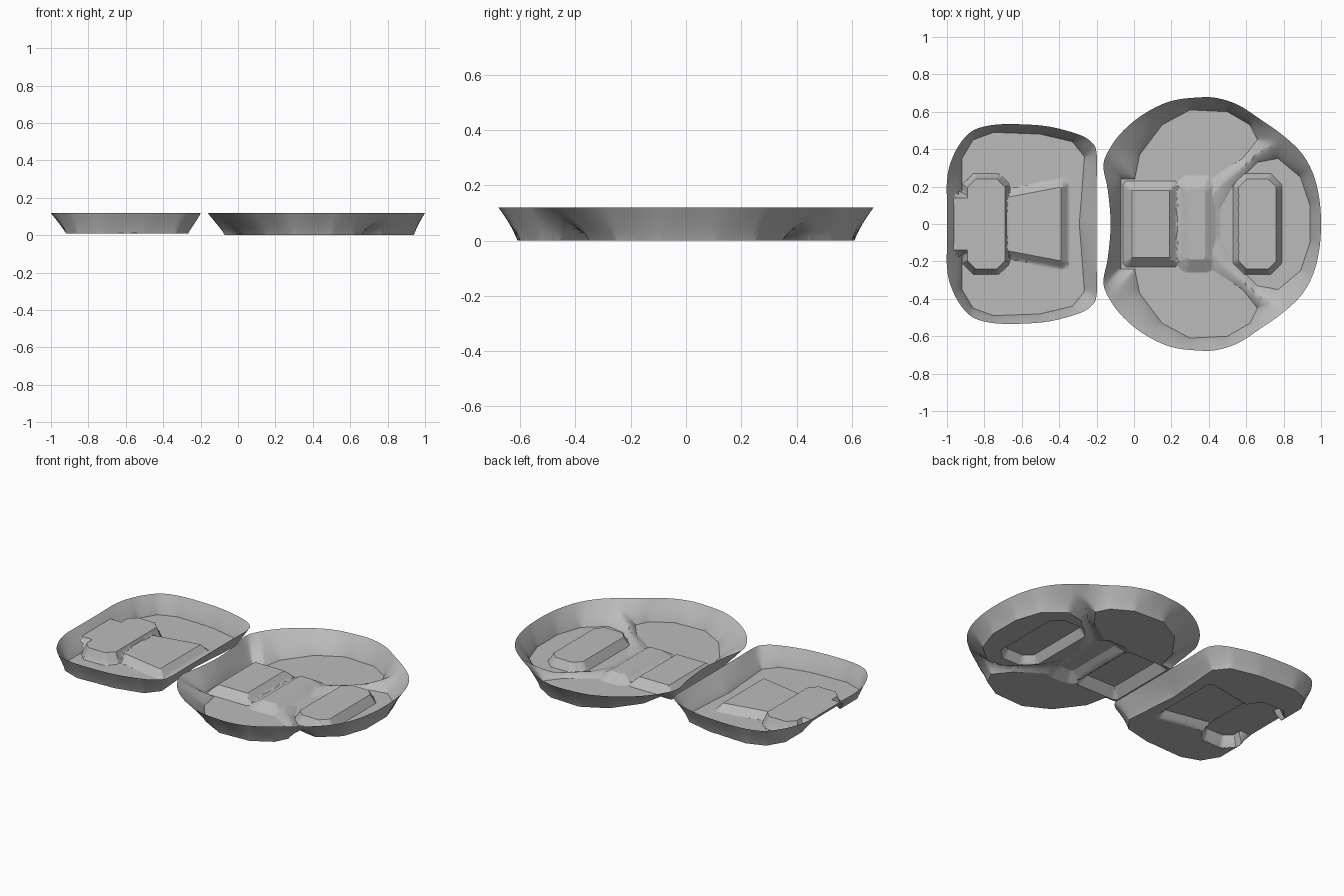
import bpy, bmesh, math
from mathutils import Vector

cube = bpy.data.objects.get("Cube")
if cube:
    bpy.data.objects.remove(cube, do_unlink=True)

HEIGHT = 0.12
RINGS = 44

grey = bpy.data.materials.new("moulded_grey")
grey.use_nodes = True
grey.diffuse_color = (0.5, 0.5, 0.5, 1)
bsdf = next(n for n in grey.node_tree.nodes if n.type == 'BSDF_PRINCIPLED')
bsdf.inputs["Base Color"].default_value = (0.5, 0.5, 0.5, 1)


def clamp(v):
    return max(0.0, min(1.0, v))


def sides(poly):
    return zip(poly, poly[1:] + poly[:1])


def outside(poly, x, y):
    """Signed distance from a convex counter-clockwise outline."""
    return max(((x - ax) * (by - ay) - (y - ay) * (bx - ax)) / math.hypot(bx - ax, by - ay)
               for (ax, ay), (bx, by) in sides(poly))


def block(x0, x1, half, cut):
    """Outline of a rectangle with chamfered corners."""
    return [(x0, -half + cut), (x0 + cut, -half), (x1 - cut, -half), (x1, -half + cut),
            (x1, half - cut), (x1 - cut, half), (x0 + cut, half), (x0, half - cut)]


def full_outline(half, steps):
    """Mirror a half outline across y = 0 and round it into a closed curve."""
    pts = half + [(x, -y) for x, y in reversed(half[1:-1])]
    n, out = len(pts), []
    for i in range(n):
        a, b, c, d = (Vector(pts[(i + k) % n]) for k in (-1, 0, 1, 2))
        for s in range(steps):
            t = s / steps
            out.append(b + 0.5 * t * (c - a + t * (2 * a - 5 * b + 4 * c - d
                                                   + t * (3 * (b - c) + d - a))))
    return out


def crease(bm, a, b, inset=0.0):
    """Cut the sheet along one feature edge so that it folds cleanly there."""
    a, b = Vector(a), Vector(b)
    length = (b - a).length
    along = (b - a) / length
    normal = Vector((-along.y, along.x))
    a = a + normal * inset
    faces = []
    for f in bm.faces:
        rel = f.calc_center_median().xy - a
        if abs(rel.dot(normal)) < 0.04 and -0.02 < rel.dot(along) < length + 0.02:
            faces.append(f)
    geom = set(faces)
    for f in faces:
        geom.update(f.verts, f.edges)
    bmesh.ops.bisect_plane(bm, geom=list(geom), dist=0.0005,
                           plane_co=a.to_3d(), plane_no=normal.to_3d())


def make_tray(name, half, centre, pans, features, base):
    """Thin moulded shell: a flat rim, sloped walls, low pans, raised features."""
    rim = full_outline(half, 6)
    centre = Vector(centre)
    n = len(rim)

    # Sheet of rings, holding the distance to the rim in z until it is shaped
    bm = bmesh.new()
    rows = []
    for k in range(RINGS):
        ring = [(centre.lerp(p, 1 - k / RINGS), p) for p in rim]
        rows.append([bm.verts.new((q.x, q.y, (p - q).length)) for q, p in ring])
    for outer, inner in zip(rows, rows[1:]):
        for i in range(n):
            j = (i + 1) % n
            bm.faces.new((outer[i], outer[j], inner[j], inner[i]))
    tip = bm.verts.new((centre.x, centre.y, 1))
    for i in range(n):
        bm.faces.new((rows[-1][i], rows[-1][(i + 1) % n], tip))

    # Fold lines of the pans and of the raised features
    for poly in pans:
        for a, b in sides(poly):
            if max(a[1], b[1]) > 0:
                crease(bm, a, b)
                crease(bm, (b[0], -b[1]), (a[0], -a[1]))
    for poly, slope, height in features:
        for a, b in sides(poly):
            crease(bm, a, b)
            crease(bm, a, b, slope)

    # Shape the sheet
    for v in bm.verts:
        x, y, edge = v.co
        out = max(0.0, min(outside(poly, x, abs(y)) for poly in pans))
        wall = HEIGHT
        if edge > 1e-6:
            wall = base + (HEIGHT - base) * (out / (out + edge)) ** 0.85
        v.co.z = max([wall] + [h * clamp(-outside(poly, x, y) / s)
                               for poly, s, h in features])

    mesh = bpy.data.meshes.new(name)
    bm.to_mesh(mesh)
    bm.free()
    mesh.materials.append(grey)
    obj = bpy.data.objects.new(name, mesh)
    bpy.context.collection.objects.link(obj)
    bpy.ops.object.select_all(action='DESELECT')
    obj.select_set(True)
    bpy.context.view_layer.objects.active = obj
    bpy.ops.object.shade_smooth_by_angle(angle=math.radians(30))


# Large round tray: two side pans, an end pan with a block, a stepped bridge
make_tray(
    "large_tray",
    [(1, 0), (0.99, 0.14), (0.957, 0.27), (0.895, 0.38), (0.795, 0.475), (0.675, 0.56),
     (0.56, 0.635), (0.45, 0.672), (0.35, 0.677), (0.19, 0.655), (0.04, 0.58),
     (-0.075, 0.48), (-0.145, 0.375), (-0.163, 0.3), (-0.14, 0.18), (-0.125, 0)],
    (0.42, 0),
    [[(0, 0.22), (0.2, 0.2), (0.38, 0.22), (0.58, 0.35), (0.66, 0.45), (0.62, 0.53),
      (0.5, 0.6), (0.3, 0.61), (0.15, 0.53), (0.03, 0.37)],
     [(0.46, -0.1), (0.94, -0.1), (0.94, 0.1), (0.89, 0.25), (0.77, 0.35),
      (0.66, 0.33), (0.52, 0.19), (0.46, 0.08)],
     [(-0.07, -0.1), (0.2, -0.1), (0.2, 0.24), (-0.07, 0.24)]],
    [(block(-0.06, 0.24, 0.23, 0.02), 0.05, 0.05),
     (block(0.22, 0.45, 0.26, 0.05), 0.07, 0.042),
     (block(0.53, 0.79, 0.27, 0.06), 0.03, 0.05)],
    0.0)

# Small squarish tray: two side pans, a tapered pad, a block joined to the wall
make_tray(
    "small_tray",
    [(-0.2, 0), (-0.2, 0.2), (-0.2, 0.38), (-0.23, 0.44), (-0.3, 0.48), (-0.45, 0.52),
     (-0.6, 0.533), (-0.75, 0.53), (-0.86, 0.5), (-0.93, 0.43), (-0.98, 0.33),
     (-1, 0.23), (-1, 0.1), (-1, 0)],
    (-0.6, 0),
    [[(-0.92, -0.1), (-0.3, -0.1), (-0.265, 0.36), (-0.33, 0.44), (-0.5, 0.48),
      (-0.75, 0.49), (-0.86, 0.45), (-0.92, 0.35)]],
    [([(-0.75, -0.18), (-0.38, -0.25), (-0.34, -0.22), (-0.34, 0.22),
       (-0.38, 0.25), (-0.75, 0.18)], 0.05, 0.05),
     (block(-0.92, -0.66, 0.27, 0.06), 0.03, 0.075),
     (block(-1.05, -0.8, 0.18, 0.03), 0.04, 0.075)],
    0.01)
